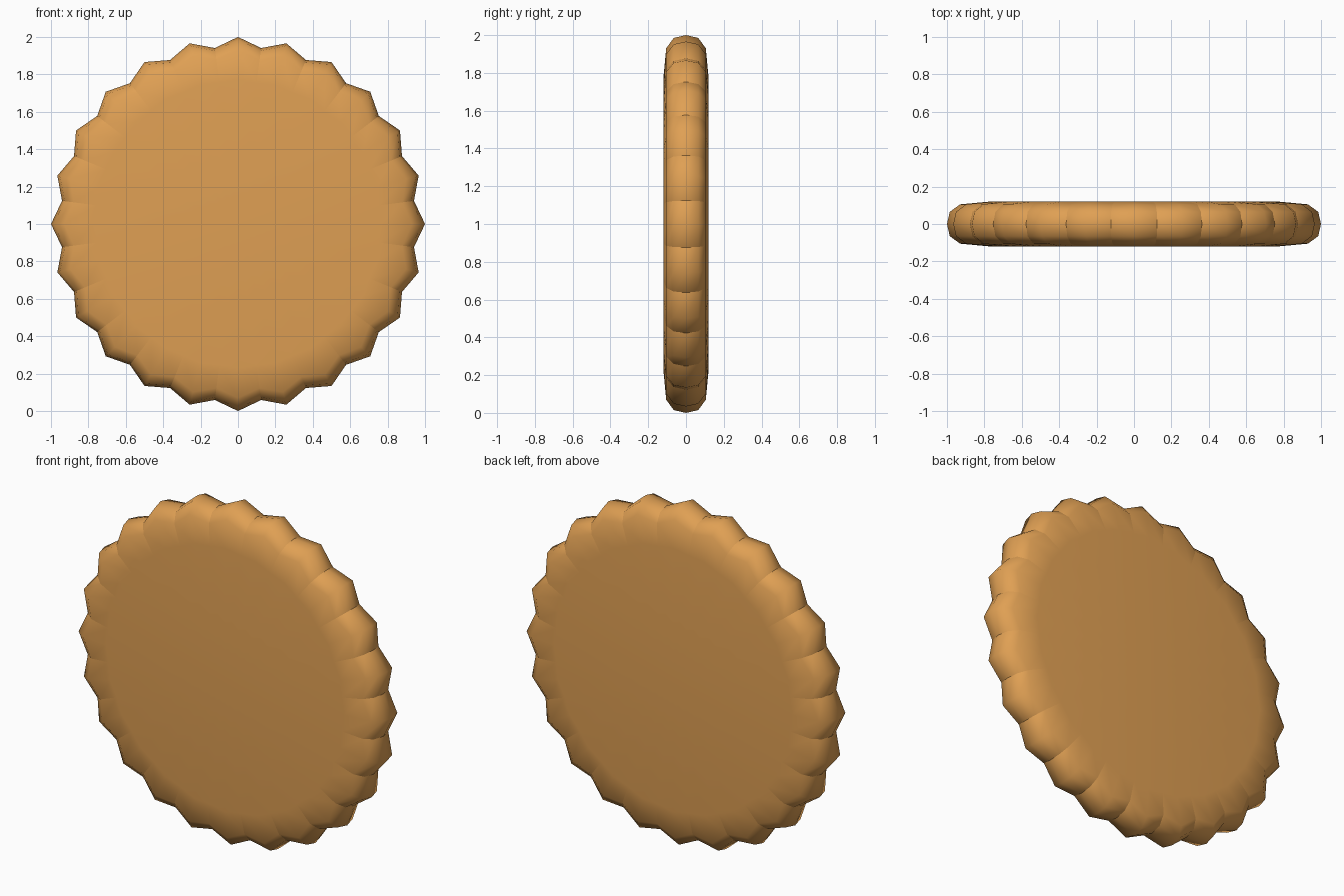
import bpy, bmesh, math

if "Cube" in bpy.data.objects:
    bpy.data.objects.remove(bpy.data.objects["Cube"])

LOBES = 24
# profile rows: lobe-tip radius, valley radius, y
half = [(0.985, 0.934, 0.065), (0.93, 0.885, 0.105), (0.77, 0.76, 0.12)]
rows = [(r, v, -y) for r, v, y in reversed(half)] + [(1.0, 0.949, 0.0)] + half

bm = bmesh.new()
rings = []
for tip, valley, y in rows:
    ring = []
    for i in range(LOBES * 2):
        a = math.pi * i / LOBES
        r = valley if i % 2 else tip
        ring.append(bm.verts.new((r * math.cos(a), y, 1 + r * math.sin(a))))
    rings.append(ring)

# scalloped rim
n = LOBES * 2
for a, b in zip(rings, rings[1:]):
    for i in range(n):
        j = (i + 1) % n
        bm.faces.new((a[i], a[j], b[j], b[i]))

# flat front and back
for ring in (rings[0], rings[-1]):
    c = bm.verts.new((0, ring[0].co.y, 1))
    for i in range(n):
        bm.faces.new((c, ring[i], ring[(i + 1) % n]))
bmesh.ops.recalc_face_normals(bm, faces=bm.faces)

# smooth lobes with creases along the valleys
for f in bm.faces:
    f.smooth = True
for a, b in zip(rings, rings[1:]):
    for i in range(1, n, 2):
        bm.edges.get((a[i], b[i])).smooth = False

mesh = bpy.data.meshes.new("scalloped_disc")
bm.to_mesh(mesh)
bm.free()
disc = bpy.data.objects.new("scalloped_disc", mesh)
bpy.context.collection.objects.link(disc)

mat = bpy.data.materials.new("golden biscuit")
mat.diffuse_color = (0.74, 0.35, 0.088, 1)
mat.use_nodes = True
mat.node_tree.nodes["Principled BSDF"].inputs["Base Color"].default_value = mat.diffuse_color
mesh.materials.append(mat)
